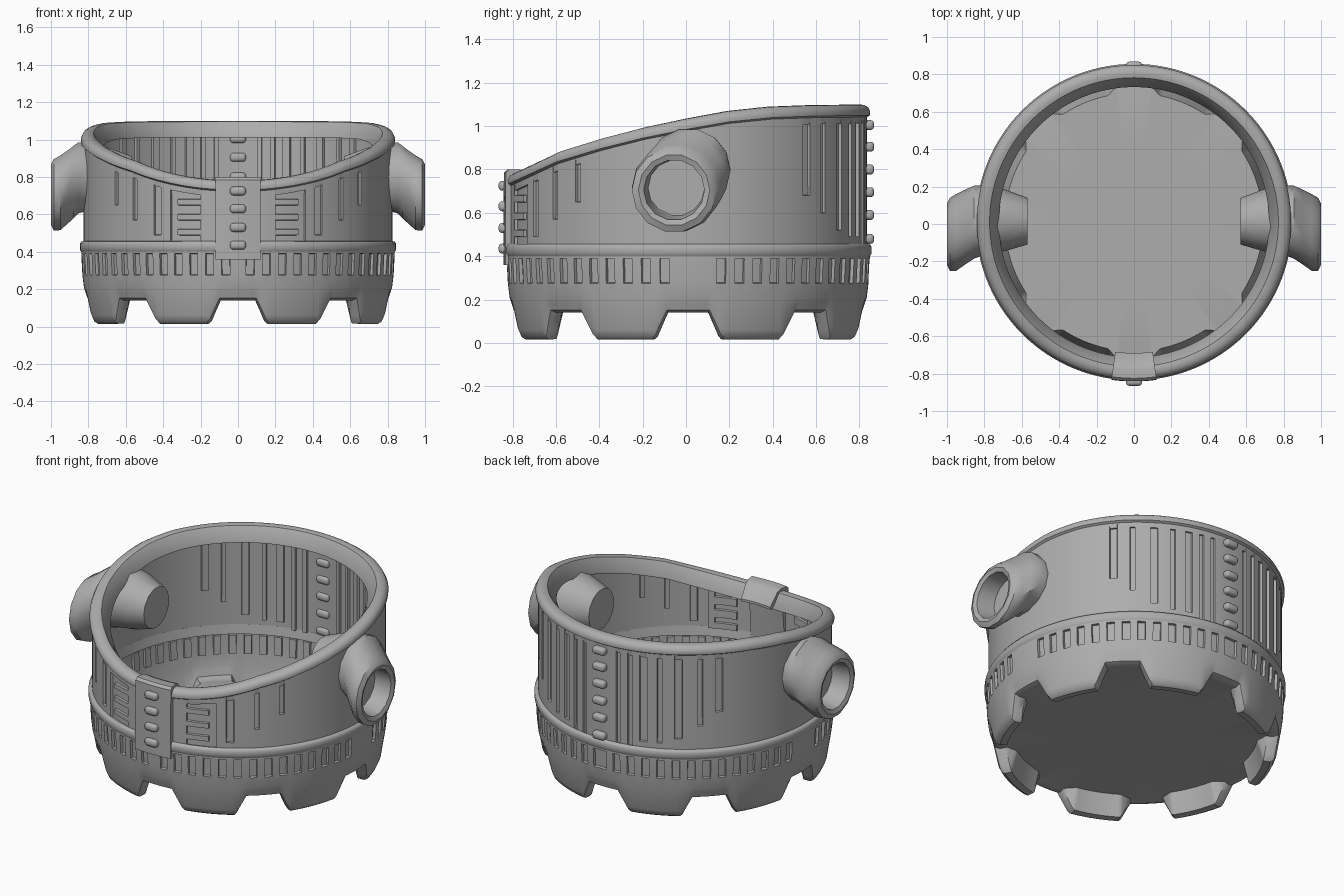
import bpy, bmesh, math
from mathutils import Vector

if "Cube" in bpy.data.objects:
    bpy.data.objects.remove(bpy.data.objects["Cube"])

grey = bpy.data.materials.new("grey")
grey.diffuse_color = (0.42, 0.42, 0.42, 1)
grey.use_nodes = True
grey.node_tree.nodes["Principled BSDF"].inputs["Base Color"].default_value = grey.diffuse_color
CY = 0.01  # ring centre in y


def finish(name, bm, angle=35, normals=False):
    if normals:
        bmesh.ops.recalc_face_normals(bm, faces=bm.faces)
    me = bpy.data.meshes.new(name)
    bm.to_mesh(me)
    bm.free()
    me.materials.append(grey)
    ob = bpy.data.objects.new(name, me)
    bpy.context.collection.objects.link(ob)
    bpy.ops.object.select_all(action='DESELECT')
    ob.select_set(True)
    bpy.context.view_layer.objects.active = ob
    bpy.ops.object.shade_smooth_by_angle(angle=math.radians(angle))
    return ob


def polar(deg, r, z):
    # 0 degrees is the front (-y), counting towards +x
    a = math.radians(deg)
    return Vector((r * math.sin(a), CY - r * math.cos(a), z))


def revolve(profile, degs, loop=True, closed=False):
    """Sweep profile(deg) -> [(r, z)] round the ring."""
    bm = bmesh.new()
    cols = [[bm.verts.new(polar(d, r, z)) for r, z in profile(d)] for d in degs]
    n, m = len(cols), len(cols[0])
    for i in range(n if loop else n - 1):
        a, b = cols[i], cols[(i + 1) % n]
        for j in range(m if closed else m - 1):
            k = (j + 1) % m
            bm.faces.new((a[j], a[k], b[k], b[j]))
    if not loop and closed:
        bm.faces.new(cols[0])
        bm.faces.new(cols[-1][::-1])
    return bm


def recess(bm, rule, depth):
    """Sink all faces chosen by rule(deg from front, z, r)."""
    bmesh.ops.remove_doubles(bm, verts=bm.verts, dist=1e-5)
    bm.normal_update()
    chosen = []
    for f in bm.faces:
        c = f.calc_center_median()
        dev = math.degrees(math.atan2(abs(c.x), CY - c.y))
        if rule(dev, c.z, math.hypot(c.x, c.y - CY)):
            chosen.append(f)
    bmesh.ops.inset_region(bm, faces=chosen, thickness=0.002, depth=-depth,
                           use_even_offset=False)


TOP = [(-0.83, .78), (-0.6, .885), (-0.4, .945), (-0.2, .995), (0, 1.035),
       (0.2, 1.07), (0.4, 1.09), (0.6, 1.097), (0.86, 1.10)]


def top(deg):
    y = CY - 0.84 * math.cos(math.radians(deg))
    for (a, za), (b, zb) in zip(TOP, TOP[1:]):
        if y <= b:
            t = max(0, (y - a) / (b - a))
            return za + (zb - za) * t
    return TOP[-1][1]


ring = range(360)

# upper wall with vertical slots and two front panels
ROWS = [1.07, 1.02, .96, .90, .84, .78, .73, .68, .65, .60, .57, .52, .49, .45, .41]
SLOTS = [(30, 33, .50), (41, 43, .56), (51, 53, .64),
         (130, 133, .68), (138, 140, .60), (146, 149, .52), (154, 156, .49),
         (160, 163, .49), (166, 168, .45), (171, 173, .45)]


def wall_rule(dev, z, r):
    if 14 < dev < 26 and .45 < z < .73:  # panel with raised bars
        bar = .49 < z < .52 or .57 < z < .60 or .65 < z < .68
        return not (bar and dev < 23)
    return any(a < dev < b and z > zmin for a, b, zmin in SLOTS)


bm = revolve(lambda d: [(.825, min(z, top(d) - .03)) for z in ROWS], ring)
recess(bm, wall_rule, .014)
finish("upper_wall", bm)

# rounded sloping rim
finish("rim", revolve(lambda d: [(r, top(d) + z) for r, z in (
    (.772, -.004), (.79, 0), (.812, -.002), (.83, -.013), (.84, -.032), (.838, -.05),
    (.825, -.058), (.822, -.088), (.722, -.088), (.722, -.08))], ring, closed=True), 40)

# belt between wall and base
finish("belt", revolve(lambda d: [
    (.825, .457), (.838, .455), (.846, .443), (.846, .412), (.838, .40), (.815, .40)],
    range(0, 360, 3), closed=True), 50)


# base: notched skirt, eight feet and floor in one sheet
def base_profile(d):
    a = abs((d + 22.5) % 45 - 22.5)
    t = min(1, max(0, (a - 7) / 4.5))
    zb = .14 - .125 * t
    return [(.838, .41), (.838, .39), (.832, .275), (.824, .21),
            (.816 - .016 * t, zb + .045), (.805 - .02 * t, zb + .012),
            (.775 - .01 * t, zb), (.745 - .02 * t, zb + .003),
            (.735 - .045 * t, .145), (.4, .145), (0, .145)]


def notch_rule(dev, z, r):
    return .275 < z < .39 and r > .8 and dev % 6 > 3 and not 86 < dev < 97


bm = revolve(base_profile, ring)
recess(bm, notch_rule, .016)
finish("base", bm)

# clip wrapping over the rim at the front
finish("front_clip", revolve(lambda d: [
    (.70, .715), (.76, .79), (.785, .80), (.835, .80), (.85, .785), (.852, .60),
    (.852, .36), (.825, .36), (.80, .70), (.70, .70)],
    [-8.2 + 16.4 * i / 8 for i in range(9)], loop=False, closed=True), 30, True)


# rounded studs
def stud(name, y, z):
    bm = bmesh.new()
    bmesh.ops.create_cube(bm, size=1)
    for v in bm.verts:
        v.co = Vector((v.co.x * .085, v.co.y * .05 + y, v.co.z * .046 + z))
    bmesh.ops.bevel(bm, geom=bm.edges[:], offset=.017, segments=3, affect='EDGES',
                    profile=.5)
    finish(name, bm, 50)


for z in (.435, .53, .63, .725):
    stud("front_stud", -.84, z)
for z in (.48, .59, .695, .80, .905, 1.005):
    stud("back_stud", .843, z)

# side sockets: tilted tubes passing through the wall
SOCKET = [(.57, .015, .79, .125), (.69, .02, .795, .165), (.80, .02, .80, .185),
          (.855, .01, .795, .195), (.90, -.015, .755, .20), (.95, -.045, .715, .205),
          (.985, -.055, .705, .195), (1.0, -.055, .705, .165), (.99, -.055, .705, .14),
          (.88, -.045, .715, .13)]
for side, name in ((1, "right_socket"), (-1, "left_socket")):
    bm = bmesh.new()
    n = 14
    loops = [[bm.verts.new((side * x, y + r * math.cos(2 * math.pi * i / n),
                            z + r * math.sin(2 * math.pi * i / n))) for i in range(n)]
             for x, y, z, r in SOCKET]
    for a, b in zip(loops, loops[1:]):
        for i in range(n):
            k = (i + 1) % n
            bm.faces.new((a[i], a[k], b[k], b[i]))
    bm.faces.new(loops[0])
    bm.faces.new(loops[-1])
    finish(name, bm, 35, True)
